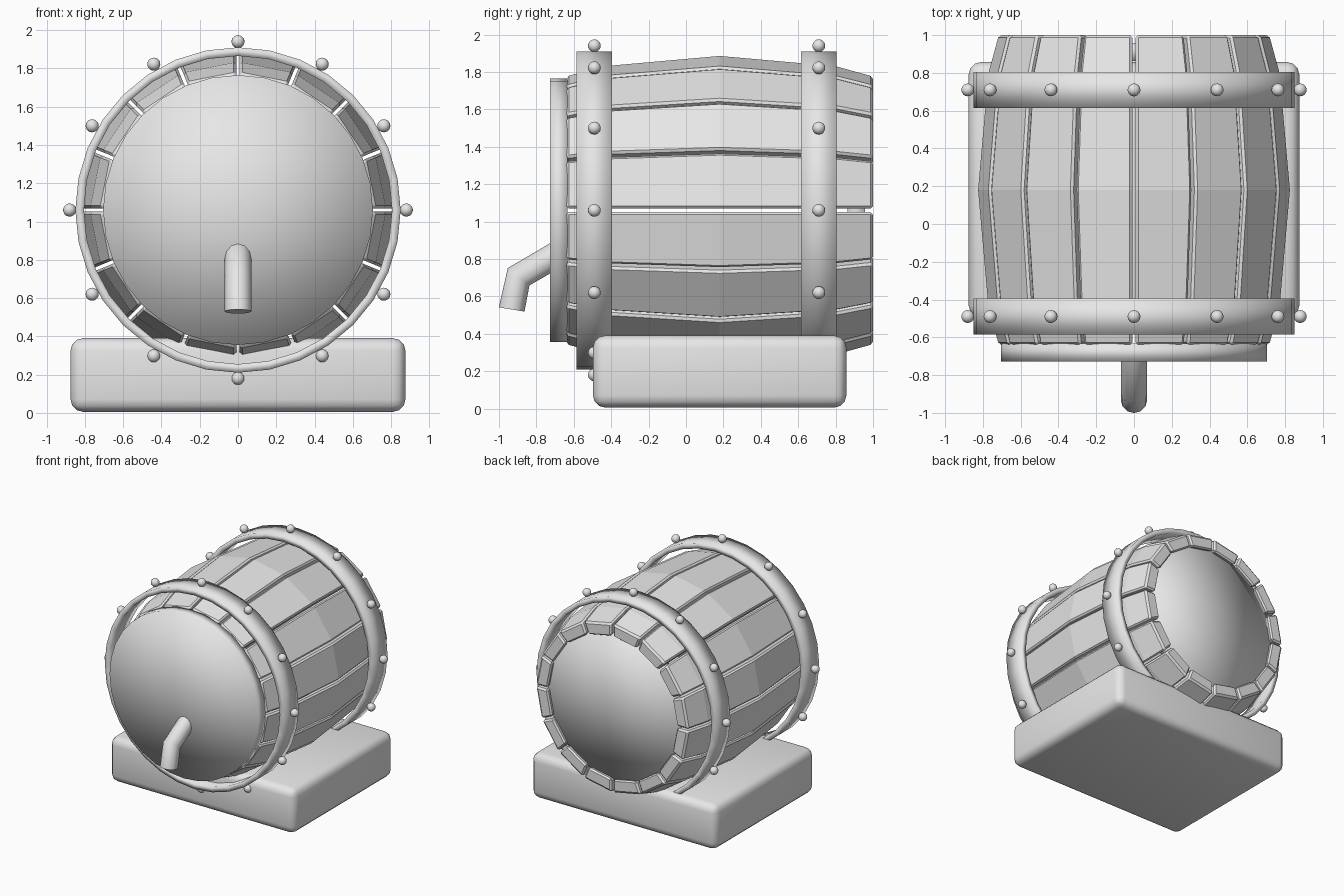
import bpy, bmesh
from math import pi, sin, cos
from mathutils import Matrix, Vector

cube = bpy.data.objects.get("Cube")
if cube:
    bpy.data.objects.remove(cube, do_unlink=True)

AXIS_Z = 1.06      # height of the barrel axis
MID_Y = 0.18       # widest point along the barrel
STAVES = 16

grey = bpy.data.materials.new("plain_grey")
grey.use_nodes = True
grey.diffuse_color = (0.8, 0.8, 0.8, 1)
grey.node_tree.nodes["Principled BSDF"].inputs["Base Color"].default_value = (0.8, 0.8, 0.8, 1)


def make_object(name, bm, smooth=False):
    bmesh.ops.recalc_face_normals(bm, faces=bm.faces)
    mesh = bpy.data.meshes.new(name)
    bm.to_mesh(mesh)
    bm.free()
    mesh.materials.append(grey)
    for poly in mesh.polygons:
        poly.use_smooth = smooth
    obj = bpy.data.objects.new(name, mesh)
    bpy.context.collection.objects.link(obj)
    return obj


def add_bevel(obj, width, segments):
    mod = obj.modifiers.new("bevel", 'BEVEL')
    mod.width = width
    mod.segments = segments
    mod.limit_method = 'ANGLE'
    mod.angle_limit = 0.6


# Staves: bulging planks with a narrow straight gap between them
def stave(index):
    bm = bmesh.new()
    half = pi / STAVES
    gap = 0.009
    turn = Matrix.Rotation((index + 0.5) * 2 * pi / STAVES, 4, 'Y')
    rings = []
    for y, radius in ((-0.64, 0.72), (-0.44, 0.775), (MID_Y, 0.83), (0.8, 0.775), (1.0, 0.72)):
        ring = []
        for r, side in ((radius, -1), (radius, 1), (radius - 0.11, 1), (radius - 0.11, -1)):
            x = side * (r * sin(half) - gap)
            co = turn @ Vector((x, y, r * cos(half)))
            ring.append(bm.verts.new(co + Vector((0, 0, AXIS_Z))))
        rings.append(ring)
    for a, b in zip(rings, rings[1:]):
        for i in range(4):
            j = (i + 1) % 4
            bm.faces.new((a[i], a[j], b[j], b[i]))
    bm.faces.new(rings[0])
    bm.faces.new(rings[-1])
    add_bevel(make_object(f"stave_{index + 1}", bm), 0.014, 1)


for i in range(STAVES):
    stave(i)


# Round heads closing both ends, softly shaded over the rim
def head(name, y, radius, depth):
    bm = bmesh.new()
    place = Matrix.Translation((0, y, AXIS_Z)) @ Matrix.Rotation(pi / 2, 4, 'X')
    bmesh.ops.create_cone(bm, cap_ends=True, cap_tris=True, segments=32,
                          radius1=radius, radius2=radius, depth=depth, matrix=place)
    make_object(name, bm, True)


head("front_head", -0.68, 0.705, 0.095)
head("back_head", 0.91, 0.63, 0.095)


# Hoops: flat bands standing slightly clear of the staves
def hoop(name, y):
    bm = bmesh.new()
    n = 32
    section = ((0.85, -0.095), (0.85, 0.095), (0.805, 0.095), (0.805, -0.095))
    rings = [[bm.verts.new((r * sin(2 * pi * k / n), y + dy, AXIS_Z + r * cos(2 * pi * k / n)))
              for r, dy in section] for k in range(n)]
    for k in range(n):
        a, b = rings[k], rings[(k + 1) % n]
        for i in range(4):
            j = (i + 1) % 4
            bm.faces.new((a[i], a[j], b[j], b[i]))
    make_object(name, bm, True)


# Rivets: twelve balls around each hoop
def rivets(name, y):
    bm = bmesh.new()
    for k in range(12):
        t = k * pi / 6
        spot = Matrix.Translation((0.88 * sin(t), y, AXIS_Z + 0.88 * cos(t)))
        bmesh.ops.create_uvsphere(bm, u_segments=16, v_segments=10, radius=0.034, matrix=spot)
    make_object(name, bm, True)


for end, y in (("front", -0.49), ("back", 0.71)):
    hoop(end + "_hoop", y)
    rivets(end + "_rivets", y)

# Base block with rounded edges
bm = bmesh.new()
bmesh.ops.create_cube(bm, size=1, matrix=Matrix.Translation((0, 0.18, 0.198))
                      @ Matrix.Diagonal((1.75, 1.355, 0.385, 1)))
add_bevel(make_object("base_block", bm, True), 0.065, 3)

# Spout: bent pipe with mitred elbow
bm = bmesh.new()
rings = []
n = 12
for (y, z), (ny, nz) in (((-0.68, 0.83), (0.5, -0.87)), ((-0.895, 0.705), (0.83, -0.66)),
                         ((-0.932, 0.53), (0.98, -0.16))):
    rings.append([bm.verts.new((0.07 * sin(2 * pi * k / n),
                                y + 0.07 * ny * cos(2 * pi * k / n),
                                z + 0.07 * nz * cos(2 * pi * k / n))) for k in range(n)])
for a, b in zip(rings, rings[1:]):
    for k in range(n):
        j = (k + 1) % n
        bm.faces.new((a[k], a[j], b[j], b[k]))
bm.faces.new(rings[0])
bm.faces.new(rings[-1])
spout = make_object("spout", bm, True)
bpy.ops.object.select_all(action='DESELECT')
spout.select_set(True)
bpy.context.view_layer.objects.active = spout
bpy.ops.object.shade_smooth_by_angle(angle=1.1)
